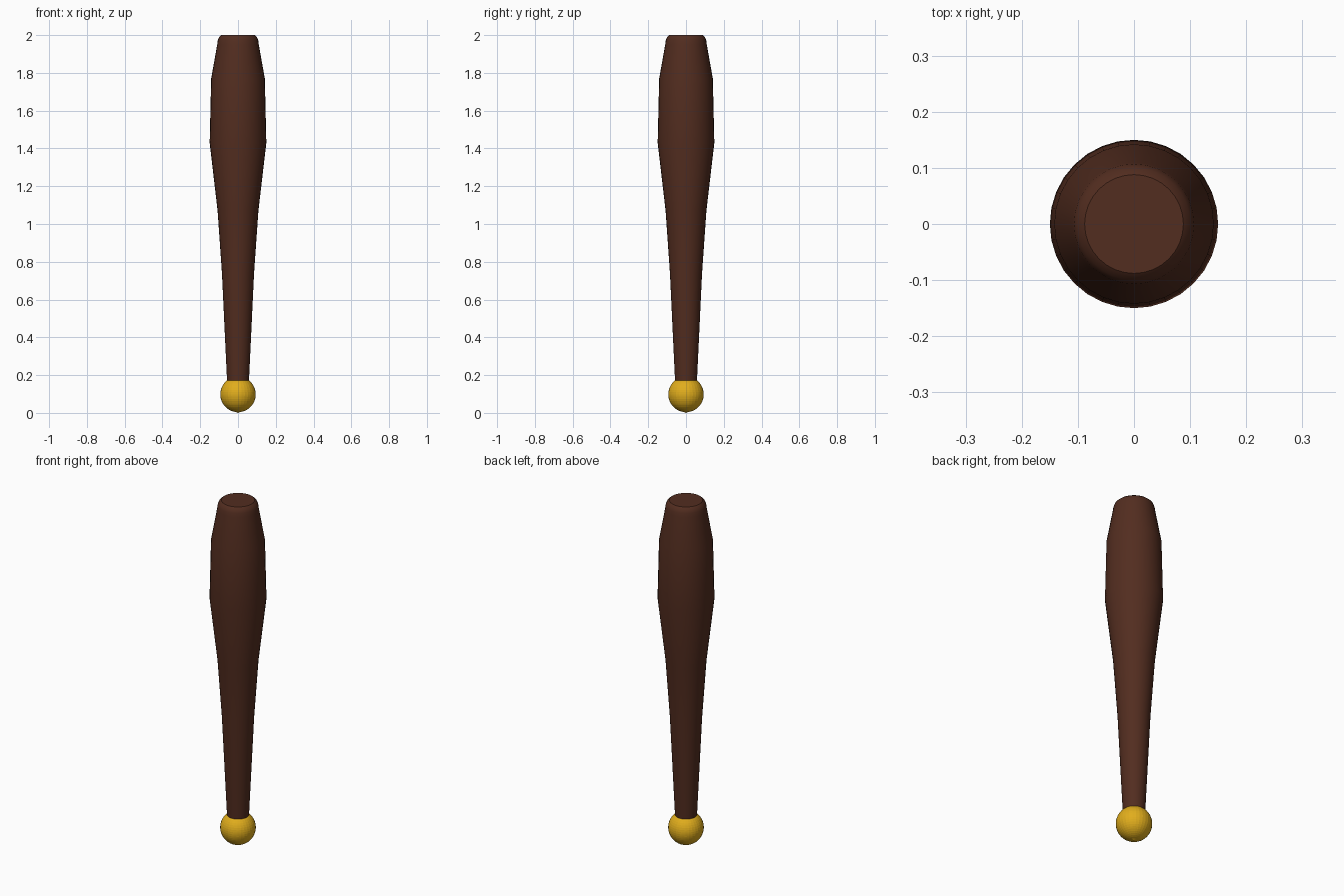
import bpy, bmesh
from math import sin, cos, tau, radians

if "Cube" in bpy.data.objects:
    bpy.data.objects.remove(bpy.data.objects["Cube"])


def material(name, color):
    mat = bpy.data.materials.new(name)
    mat.diffuse_color = (*color, 1)
    mat.use_nodes = True
    mat.node_tree.nodes["Principled BSDF"].inputs["Base Color"].default_value = mat.diffuse_color
    return mat


def finish(bm, name, mat, angle=None):
    bmesh.ops.recalc_face_normals(bm, faces=bm.faces[:])
    mesh = bpy.data.meshes.new(name)
    bm.to_mesh(mesh)
    bm.free()
    obj = bpy.data.objects.new(name, mesh)
    bpy.context.collection.objects.link(obj)
    mesh.materials.append(mat)
    if angle:
        bpy.ops.object.select_all(action='DESELECT')
        obj.select_set(True)
        bpy.context.view_layer.objects.active = obj
        bpy.ops.object.shade_smooth_by_angle(angle=radians(angle))
    return obj


def lathe(name, profile, sides, mat):
    bm = bmesh.new()
    rings = [[bm.verts.new((r * cos(tau * i / sides), r * sin(tau * i / sides), z))
              for i in range(sides)] for r, z in profile]
    for a, b in zip(rings, rings[1:]):
        for i in range(sides):
            j = (i + 1) % sides
            bm.faces.new((a[i], a[j], b[j], b[i]))
    bm.faces.new(rings[0])
    bm.faces.new(rings[-1])
    return finish(bm, name, mat, 30)


wood = material("dark_wood", (0.085, 0.026, 0.014))
gold = material("gold", (0.75, 0.42, 0.012))

# Turned wooden club: thin handle, swelling barrel, rounded tip
lathe("club_body", [(0.055, 0.10), (0.058, 0.17), (0.085, 0.74), (0.108, 1.07),
                    (0.150, 1.43), (0.142, 1.77), (0.110, 1.95),
                    (0.107, 1.972), (0.100, 1.990), (0.088, 2.0)], 32, wood)

# Gold pommel ball at the foot
bm = bmesh.new()
bmesh.ops.create_uvsphere(bm, u_segments=32, v_segments=24, radius=0.094)
bmesh.ops.translate(bm, verts=bm.verts[:], vec=(0, 0, 0.098))
bmesh.ops.translate(bm, verts=[v for v in bm.verts if v.co.z < 0.0045], vec=(0, 0, -0.004))
finish(bm, "pommel", gold)
